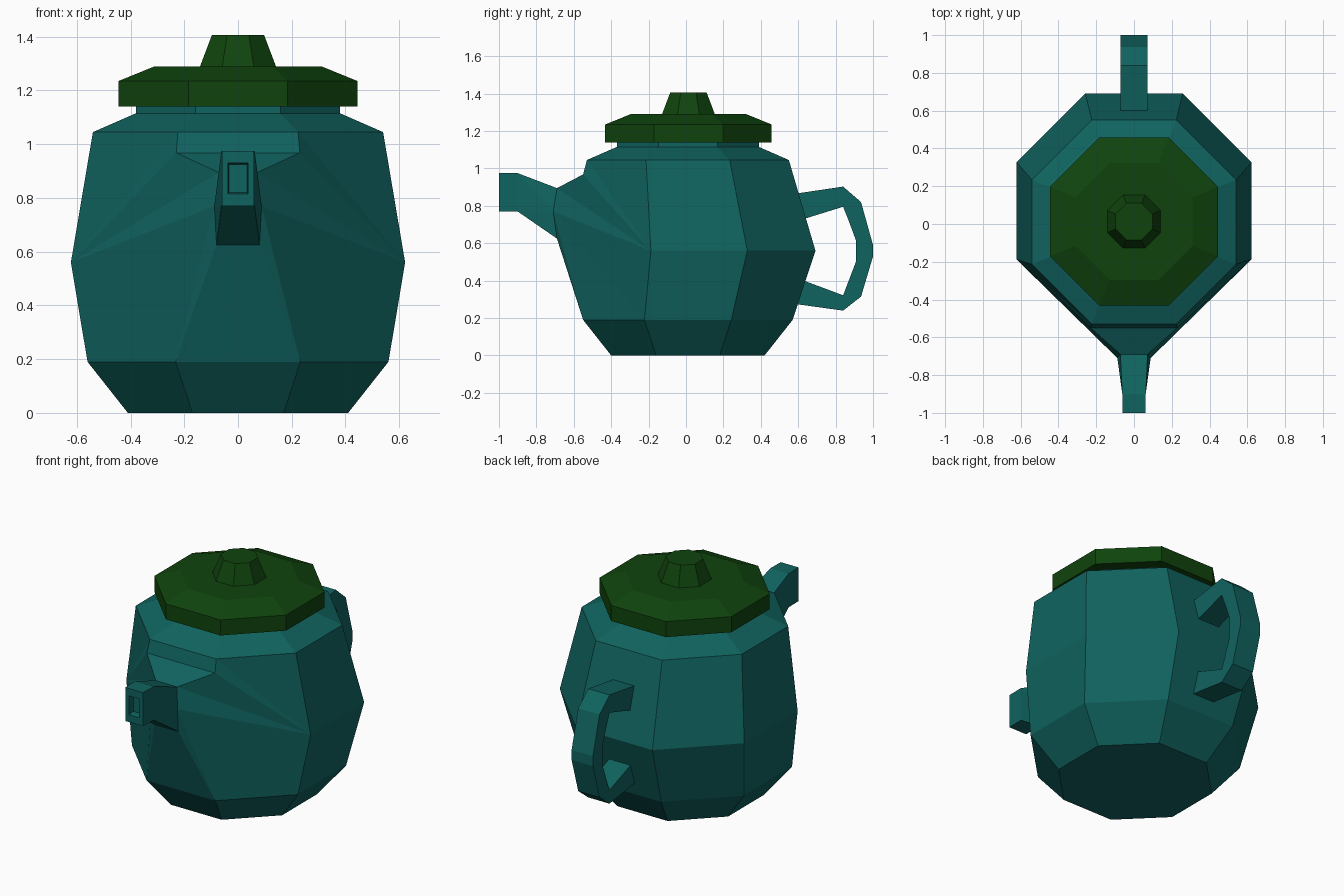
import bpy, bmesh, math

if "Cube" in bpy.data.objects:
    bpy.data.objects.remove(bpy.data.objects["Cube"])

def material(name, rgb):
    m = bpy.data.materials.new(name)
    m.diffuse_color = (*rgb, 1)
    m.use_nodes = True
    m.node_tree.nodes["Principled BSDF"].inputs["Base Color"].default_value = m.diffuse_color
    return m

teal = material("teal_glaze", (0.005, 0.125, 0.115))
green = material("dark_green_glaze", (0.005, 0.057, 0.004))

def finish(name, bm, mat):
    bmesh.ops.recalc_face_normals(bm, faces=bm.faces)
    me = bpy.data.meshes.new(name)
    bm.to_mesh(me)
    bm.free()
    me.materials.append(mat)
    ob = bpy.data.objects.new(name, me)
    bpy.context.collection.objects.link(ob)
    return ob

def ring(bm, r, z, cy=0.01):
    """Octagon with flats at distance r; starts at the front-right corner."""
    R = r / math.cos(math.pi / 8)
    angles = [math.radians(-67.5 + 45 * i) for i in range(8)]
    return [bm.verts.new((R * math.cos(a), cy + R * math.sin(a), z)) for a in angles]

def bridge(bm, a, b, skip=()):
    n = len(a)
    for i in range(n):
        if i not in skip:
            bm.faces.new((a[i], a[(i + 1) % n], b[(i + 1) % n], b[i]))

def fan(bm, centre, pts):
    for p, q in zip(pts, pts[1:]):
        bm.faces.new((centre, p, q))

def lathe(name, profile, mat, cy=0.01):
    bm = bmesh.new()
    rings = [ring(bm, r, z, cy) for r, z in profile]
    for a, b in zip(rings, rings[1:]):
        bridge(bm, a, b)
    bm.faces.new(rings[0])
    bm.faces.new(rings[-1])
    return finish(name, bm, mat)

# Body: octagonal rings, with the front pulled out into the spout
bm = bmesh.new()
r0, r1 = ring(bm, 0.41, 0), ring(bm, 0.56, 0.19)
r2 = ring(bm, 0.622, 0.56, 0.07)
r3, r4, r5 = ring(bm, 0.54, 1.045), ring(bm, 0.38, 1.115), ring(bm, 0.38, 1.15)
bm.faces.new(r0)
bm.faces.new(r5)
bridge(bm, r0, r1)
bridge(bm, r3, r4)
bridge(bm, r4, r5)
front = (0, 6, 7)                       # front flat and both front diagonals
bridge(bm, r1, r2, front)
bridge(bm, r2, r3, front)
bmesh.ops.delete(bm, geom=[r2[0], r2[7]], context='VERTS')

# Spout: six-sided root, four-sided neck, straight tip with a shallow mouth
def pair(x, y, z):
    return bm.verts.new((x, y, z)), bm.verts.new((-x, y, z))

low, mid, top = pair(0.08, -0.69, 0.625), pair(0.088, -0.71, 0.77), pair(0.072, -0.69, 0.895)
shoulder = pair(0.23, -0.55, 0.968)
def loop(x, y, z0, z1):
    a, b = pair(x, y, z0), pair(x, y, z1)
    return [a[0], b[0], b[1], a[1]]
neck, lip = loop(0.062, -0.90, 0.77, 0.975), loop(0.06, -1.0, 0.77, 0.975)
mouth, throat = loop(0.037, -1.0, 0.815, 0.93), loop(0.034, -0.96, 0.82, 0.925)
for a, b in ((neck, lip), (lip, mouth), (mouth, throat)):
    bridge(bm, a, b)
bm.faces.new(throat)
for s, edge, side in ((0, 0, 1), (1, 7, 6)):
    fan(bm, mid[s], [low[s], r1[edge], r1[side], r2[side]])
    fan(bm, r2[side], [mid[s], top[s], shoulder[s], r3[edge], r3[side]])
    n_low, n_top = (neck[0], neck[1]) if s == 0 else (neck[3], neck[2])
    fan(bm, mid[s], [low[s], n_low, n_top, top[s]])
bm.faces.new((r1[0], r1[7], low[1], low[0]))
bm.faces.new((low[0], low[1], neck[3], neck[0]))
bm.faces.new((top[0], top[1], neck[2], neck[1]))
bm.faces.new((top[0], top[1], shoulder[1], shoulder[0]))
bm.faces.new((shoulder[0], shoulder[1], r3[7], r3[0]))
finish("body_and_spout", bm, teal)

# Handle: square section swept through outer / inner side profiles
outer = [(0.55, 0.86), (0.84, 0.903), (0.936, 0.82), (1.0, 0.59),
         (1.0, 0.53), (0.936, 0.315), (0.84, 0.24), (0.55, 0.28)]
inner = [(0.55, 0.705), (0.84, 0.795), (0.87, 0.72), (0.908, 0.617),
         (0.908, 0.50), (0.87, 0.40), (0.84, 0.322), (0.55, 0.43)]
bm = bmesh.new()
sections = [[bm.verts.new((x, *p)) for x, p in
             ((0.072, o), (-0.072, o), (-0.072, i), (0.072, i))]
            for o, i in zip(outer, inner)]
for a, b in zip(sections, sections[1:]):
    bridge(bm, a, b)
bm.faces.new(sections[0])
bm.faces.new(sections[-1])
finish("handle", bm, teal)

# Lid and knob
lathe("lid", [(0.445, 1.14), (0.445, 1.235), (0.31, 1.29)], green, 0.013)
lathe("lid_knob", [(0.143, 1.285), (0.097, 1.407)], green, 0.013)
